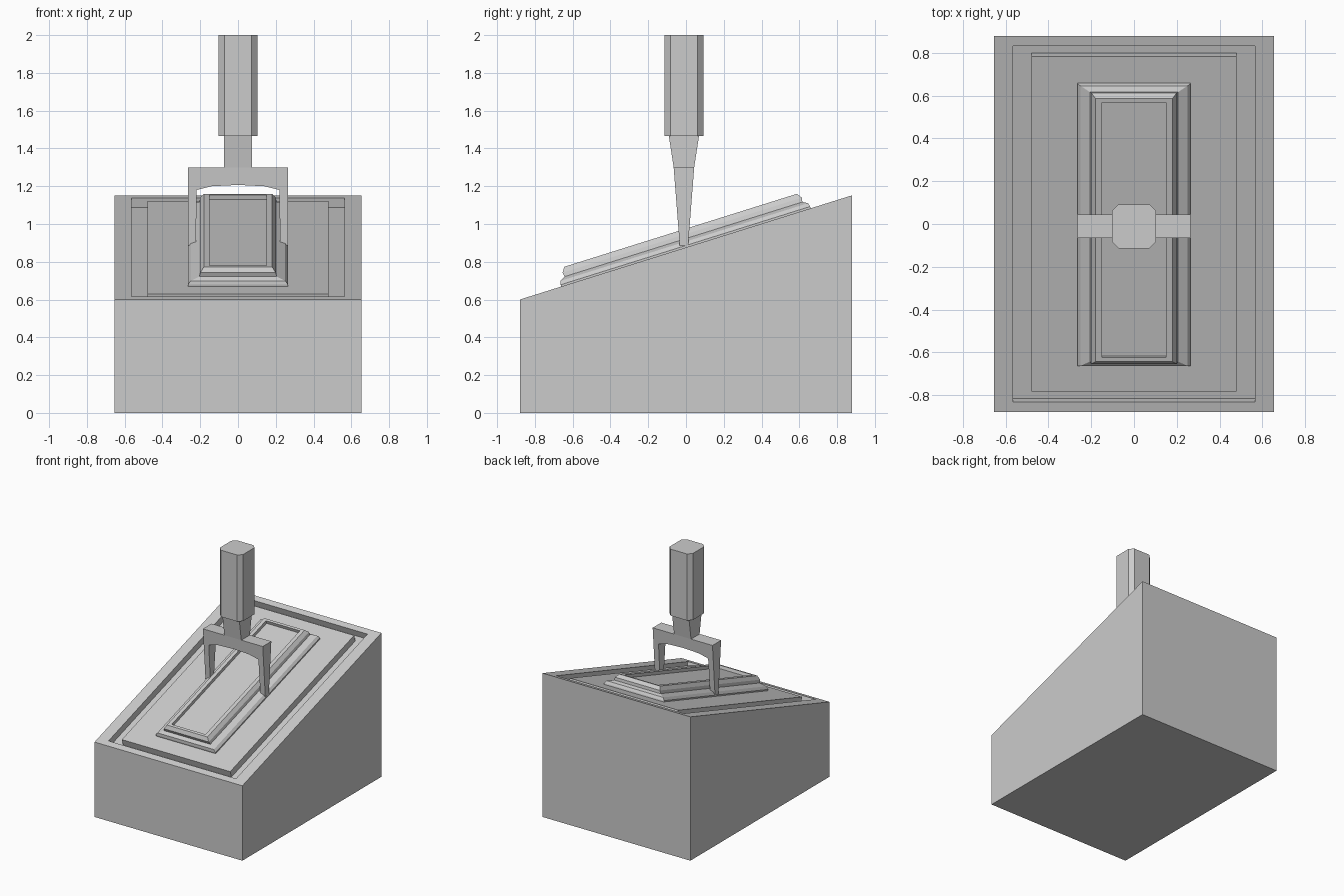
import bpy, bmesh
from math import atan2
from mathutils import Matrix, Vector

cube = bpy.data.objects.get("Cube")
if cube:
    bpy.data.objects.remove(cube, do_unlink=True)

grey = bpy.data.materials.new("plain grey")
grey.use_nodes = True
colour = (0.6, 0.6, 0.6, 1)
grey.diffuse_color = colour
grey.node_tree.nodes["Principled BSDF"].inputs["Base Color"].default_value = colour

# Local frame of the sloping desk: x across, y up the slope, z out of it
LOW, HIGH, HALF_X, HALF_Y = 0.6, 1.152, 0.655, 0.88
MID = (LOW + HIGH) / 2
slope = Matrix.Translation((0, 0, MID)) @ Matrix.Rotation(
    atan2(HIGH - LOW, 2 * HALF_Y), 4, 'X')


def rect(hx, hy, z, cy=0):
    return [Vector((sx * hx, cy + sy * hy, z))
            for sx, sy in ((-1, -1), (1, -1), (1, 1), (-1, 1))]


def loft(name, rings, matrix=Matrix(), closed_start=True):
    """Join matching rings of points, bottom to top, and cap the ends."""
    bm = bmesh.new()
    loops = [[bm.verts.new(matrix @ Vector(p)) for p in ring] for ring in rings]
    for a, b in zip(loops, loops[1:]):
        for i in range(len(a)):
            j = (i + 1) % len(a)
            bm.faces.new((a[i], a[j], b[j], b[i]))
    if closed_start:
        bm.faces.new(loops[0][::-1])
    bm.faces.new(loops[-1])
    bmesh.ops.recalc_face_normals(bm, faces=bm.faces)
    mesh = bpy.data.meshes.new(name)
    bm.to_mesh(mesh)
    bm.free()
    mesh.materials.append(grey)
    obj = bpy.data.objects.new(name, mesh)
    bpy.context.collection.objects.link(obj)
    return obj


# Wedge body with a sunken channel in its sloping top
bottom = rect(HALF_X, HALF_Y, 0)
top = [Vector((p.x, p.y, LOW if p.y < 0 else HIGH)) for p in bottom]
DEPTH = 0.052
channel = [[slope @ p for p in rect(0.565, 0.872, z)] for z in (0, -DEPTH)]
loft("console_body", [bottom, top] + channel)

# Panel standing in the channel, flush with the rim
loft("console_panel", [rect(0.48, 0.822, -DEPTH), rect(0.48, 0.822, 0)], slope)

# Stepped plinth with a shallow tray on top
steps = [(0.265, 0.692, -0.005), (0.265, 0.692, 0.01), (0.25, 0.686, 0.03),
         (0.205, 0.66, 0.045), (0.2, 0.664, 0.068), (0.18, 0.645, 0.095),
         (0.15, 0.625, 0.095), (0.15, 0.625, 0.07)]
loft("lever_plinth", [rect(*s) for s in steps], slope)

# Fork: an arch outline that thins towards the tips
AXIS = -0.011
half = [(0, 1.3), (0.265, 1.3), (0.265, 0.885), (0.222, 0.885),
        (0.22, 1.18), (0.14, 1.2), (0, 1.207)]
outline = half + [(-x, z) for x, z in half[-2:0:-1]]


def thickness(z):
    return 0.022 + (z - 0.885) * 0.078


loft("lever_fork", [[(x, AXIS + side * thickness(z), z) for x, z in outline]
                    for side in (-1, 1)])

# Neck flaring up to the handle
loft("lever_neck", [rect(0.075, thickness(1.3), 1.3, AXIS),
                    rect(0.075, 0.08, 1.467, AXIS)])

# Eight-sided handle
R, C = 0.103, 0.072
corners = [(C, -R), (R, -C), (R, C), (C, R), (-C, R), (-R, C), (-R, -C), (-C, -R)]
loft("lever_handle", [[(x, y + AXIS, z) for x, y in corners] for z in (1.467, 2.0)])
